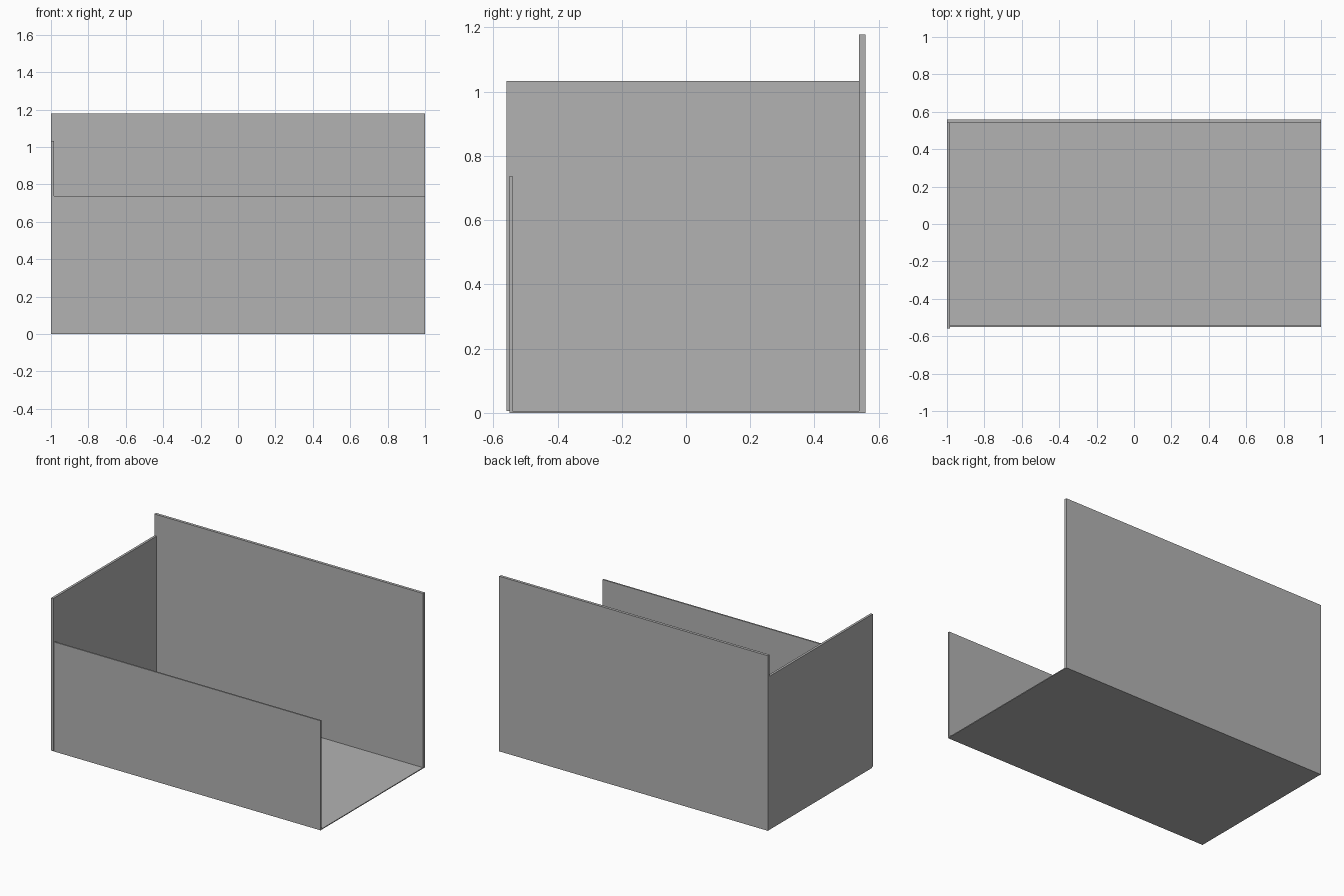
import bpy

# Remove the default cube
cube = bpy.data.objects.get("Cube")
if cube:
    bpy.data.objects.remove(cube, do_unlink=True)

# Single plain grey for every panel
grey = bpy.data.materials.new("plain grey")
grey.use_nodes = True
COLOUR = (0.45, 0.45, 0.45, 1)
grey.diffuse_color = COLOUR
grey.node_tree.nodes["Principled BSDF"].inputs["Base Color"].default_value = COLOUR


def panel(name, x, y, z):
    """Flat board spanning the given (low, high) ranges."""
    bpy.ops.mesh.primitive_cube_add(size=1, location=[sum(r) / 2 for r in (x, y, z)])
    board = bpy.context.object
    board.name = name
    board.scale = [r[1] - r[0] for r in (x, y, z)]
    bpy.ops.object.transform_apply(location=False, rotation=False, scale=True)
    board.data.materials.append(grey)
    return board


FLOOR = 0.006    # floor thickness
INNER = -0.984   # inner face of the end wall
BACK = 0.539     # inner face of the back wall

panel("floor", (-1, 1), (-0.55, BACK), (0, FLOOR))
panel("back_wall", (-1, 1), (BACK, 0.558), (0, 1.178))
panel("front_wall", (INNER, 1), (-0.55, -0.54), (FLOOR, 0.737))
panel("right_end_wall", (-1, INNER), (-0.558, BACK), (FLOOR, 1.033))
